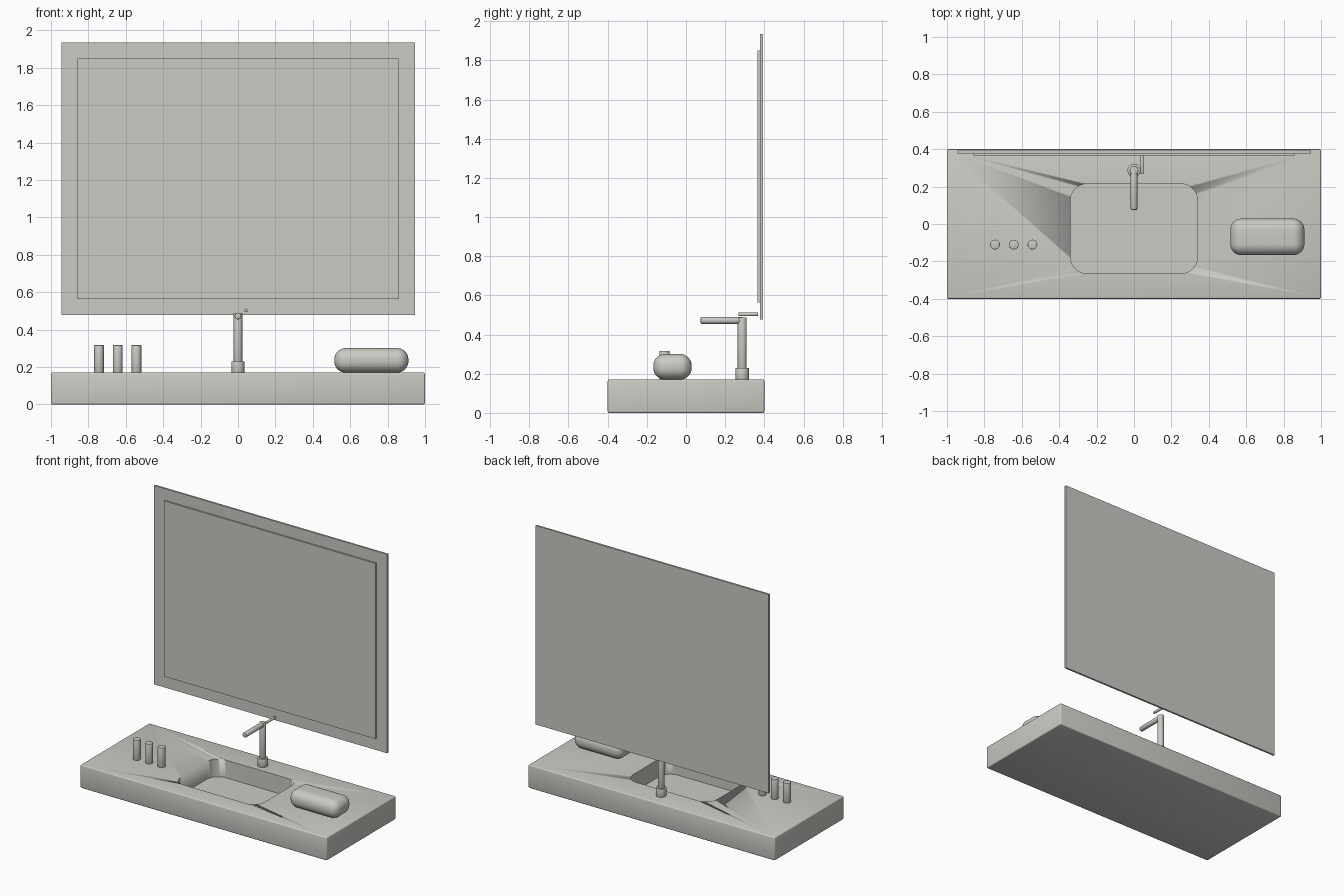
import bpy, bmesh, math
from mathutils import Matrix, Vector

cube = bpy.data.objects.get("Cube")
if cube:
    bpy.data.objects.remove(cube, do_unlink=True)

stone = bpy.data.materials.new("warm light grey")
stone.use_nodes = True
COLOUR = (0.6, 0.59, 0.55, 1)
stone.diffuse_color = COLOUR
stone.node_tree.nodes["Principled BSDF"].inputs["Base Color"].default_value = COLOUR


def finish(bm, name):
    mesh = bpy.data.meshes.new(name)
    bm.normal_update()
    bm.to_mesh(mesh)
    bm.free()
    mesh.materials.append(stone)
    ob = bpy.data.objects.new(name, mesh)
    bpy.context.collection.objects.link(ob)
    bpy.ops.object.select_all(action='DESELECT')
    ob.select_set(True)
    bpy.context.view_layer.objects.active = ob
    bpy.ops.object.shade_smooth_by_angle(angle=math.radians(35))
    return ob


def box(name, low, high, bevel=0, segments=3, upright_only=False):
    low, high = Vector(low), Vector(high)
    bm = bmesh.new()
    bmesh.ops.create_cube(bm, size=1)
    bmesh.ops.scale(bm, vec=high - low, verts=bm.verts)
    bmesh.ops.translate(bm, vec=(low + high) / 2, verts=bm.verts)
    if bevel:
        edges = [e for e in bm.edges if not upright_only
                 or abs(e.verts[0].co.z - e.verts[1].co.z) > 0.01]
        bmesh.ops.bevel(bm, geom=edges, offset=bevel, segments=segments,
                        profile=0.5, affect='EDGES')
    return finish(bm, name)


def rod(name, start, end, radius, bevel=0.003):
    start, end = Vector(start), Vector(end)
    axis = end - start
    turn = axis.to_track_quat('Z', 'Y').to_matrix().to_4x4()
    bm = bmesh.new()
    bmesh.ops.create_cone(bm, cap_ends=True, segments=32, radius1=radius,
                          radius2=radius, depth=axis.length)
    rims = [e for e in bm.edges if any(len(f.verts) > 4 for f in e.link_faces)]
    bmesh.ops.bevel(bm, geom=rims, offset=bevel, segments=2,
                    profile=0.5, affect='EDGES')
    bmesh.ops.transform(bm, matrix=Matrix.Translation((start + end) / 2) @ turn,
                        verts=bm.verts)
    return finish(bm, name)


TOP = 0.17

# Countertop with a sunken basin
counter = box("countertop", (-1, -0.4, 0), (1, 0.4, TOP), 0.008)
cutter = box("basin_cutter", (-0.34, -0.265, 0.04), (0.34, 0.215, 0.3),
             0.09, 10, upright_only=True)
cutter.hide_render = True
cut = counter.modifiers.new("basin", 'BOOLEAN')
cut.operation = 'DIFFERENCE'
cut.solver = 'EXACT'
cut.object = cutter
bpy.context.view_layer.objects.active = counter
bpy.ops.object.modifier_apply(modifier=cut.name)
bpy.data.objects.remove(cutter, do_unlink=True)

# Mirror: back board and raised glass
box("mirror_back", (-0.945, 0.378, 0.477), (0.945, 0.392, 1.935))
box("mirror_glass", (-0.858, 0.366, 0.563), (0.858, 0.378, 1.85))

# Faucet
rod("faucet_base", (0, 0.287, TOP), (0, 0.287, 0.23), 0.035)
rod("faucet_column", (0, 0.287, 0.22), (0, 0.287, 0.487), 0.023)
rod("faucet_spout", (0, 0.29, 0.472), (0, 0.075, 0.472), 0.018, 0.006)
rod("faucet_lever", (0.043, 0.267, 0.503), (0.043, 0.367, 0.503), 0.009, 0.002)

# Row of small bottles
for i in range(3):
    x = -0.743 + i * 0.1
    rod(f"bottle_{i + 1}", (x, -0.11, TOP), (x, -0.11, 0.317), 0.026)

# Folded towel
box("towel", (0.515, -0.167, TOP), (0.911, 0.029, 0.301), 0.06, 8)
